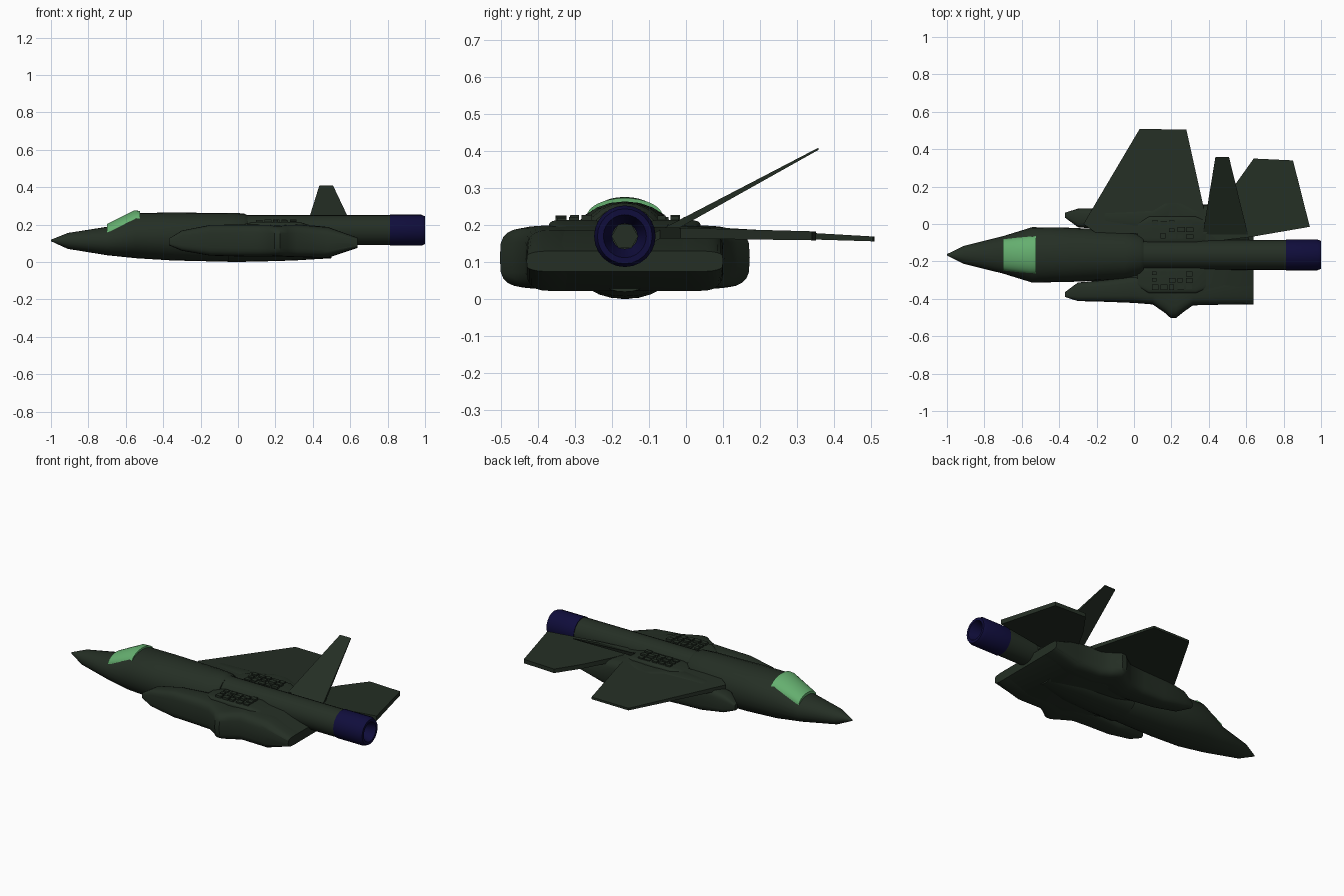
import bpy, bmesh, math, random

if "Cube" in bpy.data.objects:
    bpy.data.objects.remove(bpy.data.objects["Cube"])

CY = -0.165          # body axis in y
random.seed(4)


def material(name, rgb):
    m = bpy.data.materials.new(name)
    m.diffuse_color = (*rgb, 1)
    m.use_nodes = True
    m.node_tree.nodes["Principled BSDF"].inputs["Base Color"].default_value = m.diffuse_color
    return m


GREEN = material("dark green", (0.018, 0.028, 0.018))
NAVY = material("navy blue", (0.005, 0.004, 0.045))
GLASS = material("canopy green", (0.13, 0.43, 0.16))


def finish(name, bm, mat, angle=35):
    bmesh.ops.recalc_face_normals(bm, faces=bm.faces)
    me = bpy.data.meshes.new(name)
    bm.to_mesh(me)
    bm.free()
    ob = bpy.data.objects.new(name, me)
    bpy.context.collection.objects.link(ob)
    me.materials.append(mat)
    bpy.ops.object.select_all(action='DESELECT')
    ob.select_set(True)
    bpy.context.view_layer.objects.active = ob
    bpy.ops.object.shade_smooth_by_angle(angle=math.radians(angle))
    return ob


def loft(name, stations, mat, power=2.0, n=24, angle=35, caps=(True, True)):
    """Skin superellipse rings; each station is x, y low, y high, z low, z high."""
    bm = bmesh.new()
    rings = []
    for x, y0, y1, z0, z1 in stations:
        ring = []
        for i in range(n):
            a = 2 * math.pi * i / n
            c, s = math.cos(a), math.sin(a)
            u = math.copysign(abs(c) ** (2 / power), c)
            v = math.copysign(abs(s) ** (2 / power), s)
            ring.append(bm.verts.new((x, (y0 + y1) / 2 + u * (y1 - y0) / 2,
                                      (z0 + z1) / 2 + v * (z1 - z0) / 2)))
        rings.append(ring)
    for a, b in zip(rings, rings[1:]):
        for i in range(n):
            j = (i + 1) % n
            bm.faces.new((a[i], a[j], b[j], b[i]))
    for ring, cap in ((rings[0], caps[0]), (rings[-1], caps[1])):
        if cap:
            bm.faces.new(ring)
    return finish(name, bm, mat, angle)


def centred(rows):
    return [(x, CY - w, CY + w, z0, z1) for x, w, z0, z1 in rows]


def round_rows(rows, zc):
    return [(x, CY - r, CY + r, zc - r, zc + r) for x, r in rows]


def slab(name, outline, height, t_root, t_tip):
    """Thin surface: outline in x, y; height(y) gives its middle."""
    bm = bmesh.new()
    ys = [p[1] for p in outline]
    lo, hi = min(ys), max(ys)
    layers = []
    for side in (-0.5, 0.5):
        layers.append([bm.verts.new((x, y, height(y) + side *
                       (t_root + (t_tip - t_root) * (y - lo) / (hi - lo))))
                       for x, y in outline])
    bm.faces.new(layers[0])
    bm.faces.new(layers[1])
    n = len(outline)
    for i in range(n):
        j = (i + 1) % n
        bm.faces.new((layers[0][i], layers[0][j], layers[1][j], layers[1][i]))
    return finish(name, bm, GREEN, 20)


def add_box(bm, x0, x1, y0, y1, z0, z1):
    vs = bmesh.ops.create_cube(bm, size=1)['verts']
    for v in vs:
        v.co = (x1 if v.co.x > 0 else x0, y1 if v.co.y > 0 else y0,
                z1 if v.co.z > 0 else z0)


# Main fuselage with pointed nose and tapering belly
loft("fuselage", centred([
    (-1.0, 0.004, 0.111, 0.119), (-0.91, 0.048, 0.07, 0.155),
    (-0.7, 0.1, 0.036, 0.188), (-0.545, 0.148, 0.02, 0.262),
    (-0.35, 0.145, 0.008, 0.264), (-0.05, 0.132, 0.001, 0.262),
    (0.03, 0.118, 0.0, 0.26), (0.05, 0.105, 0.002, 0.25)]), GREEN, 2.1)

# Belly keel under the wide body
loft("belly_keel", centred([
    (-0.05, 0.13, 0.001, 0.2), (0.1, 0.13, 0.002, 0.18),
    (0.3, 0.12, 0.008, 0.16), (0.5, 0.07, 0.02, 0.12)]), GREEN, 2.2)

# Engine tube and hollow nozzle
loft("engine_tube", round_rows([(0.0, 0.08), (0.815, 0.08)], 0.17), GREEN)
loft("nozzle", round_rows([
    (0.81, 0.07), (0.812, 0.083), (0.98, 0.083), (1.0, 0.074),
    (1.0, 0.058), (0.93, 0.034)], 0.17), NAVY, caps=(True, False))
loft("nozzle_core", round_rows([(0.925, 0.036), (0.935, 0.036)], 0.17), GREEN, n=6)

# Wide rear body, thinning to a blunt trailing edge
loft("rear_body", centred([
    (-0.03, 0.14, 0.05, 0.18), (0.08, 0.24, 0.032, 0.198),
    (0.35, 0.262, 0.025, 0.2), (0.48, 0.265, 0.022, 0.187),
    (0.638, 0.265, 0.075, 0.13)]), GREEN, 6, 32, 25)

# Side nacelles with an outward bulge: x, inner, outer distance, z low, z high
nacelle = [(-0.37, 0.2, 0.225, 0.09, 0.125), (-0.3, 0.148, 0.247, 0.06, 0.168),
           (-0.15, 0.134, 0.251, 0.034, 0.198), (0.0, 0.11, 0.257, 0.03, 0.2),
           (0.1, 0.1, 0.265, 0.028, 0.2), (0.165, 0.1, 0.31, 0.028, 0.198),
           (0.195, 0.1, 0.337, 0.03, 0.194), (0.225, 0.1, 0.337, 0.03, 0.194),
           (0.265, 0.1, 0.305, 0.028, 0.198), (0.315, 0.1, 0.27, 0.026, 0.2),
           (0.48, 0.1, 0.266, 0.022, 0.187), (0.638, 0.1, 0.265, 0.075, 0.13)]
for side, label in ((-1, "near"), (1, "far")):
    loft(label + "_nacelle",
         [(x, *sorted((CY + side * a, CY + side * b)), z0, z1)
          for x, a, b, z0, z1 in nacelle], GREEN, 3.6)
    # Sloped deck between tube and nacelle
    deck = [(0.02, 0.07, 0.17, 0.16, 0.2), (0.08, 0.06, 0.205, 0.16, 0.214),
            (0.33, 0.06, 0.205, 0.16, 0.214), (0.42, 0.06, 0.17, 0.15, 0.185)]
    loft(label + "_deck",
         [(x, *sorted((CY + side * a, CY + side * b)), z0, z1)
          for x, a, b, z0, z1 in deck], GREEN, 5)
    # Small machinery blocks on the deck
    bm = bmesh.new()
    for i in range(5):
        for j in range(3):
            x, d = 0.095 + i * 0.046, 0.088 + j * 0.035
            y0, y1 = sorted((CY + side * d, CY + side * (d + random.uniform(0.018, 0.03))))
            add_box(bm, x, x + random.uniform(0.025, 0.04), y0, y1,
                    0.195, random.uniform(0.218, 0.228))
    finish(label + "_deck_machinery", bm, GREEN)

# Main wing, tailplane and canted fin, on the far side only
slab("wing", [(-0.27, 0.0), (-0.25, 0.035), (0.03, 0.508), (0.28, 0.505),
              (0.37, 0.1), (0.39, -0.05), (-0.2, -0.05)],
     lambda y: 0.185 - 0.044 * y, 0.028, 0.013)
slab("tailplane", [(0.4, -0.05), (0.46, 0.07), (0.54, 0.21), (0.64, 0.35),
                   (0.85, 0.34), (0.94, -0.015), (0.62, -0.07), (0.45, -0.09)],
     lambda y: 0.178 - 0.02 * y, 0.03, 0.024)
slab("tail_fin", [(0.362, -0.09), (0.435, 0.357), (0.508, 0.357), (0.618, -0.09)],
     lambda y: 0.213 + 0.54 * y, 0.024, 0.006)

# Canopy glazing: arched strip over the cockpit
bm = bmesh.new()
rings = []
for x, w, base, top in ((-0.7, 0.083, 0.158, 0.203), (-0.555, 0.103, 0.208, 0.276),
                        (-0.525, 0.103, 0.222, 0.273)):
    rings.append([bm.verts.new((x, CY + w * math.cos(math.pi * i / 16),
                                base + (top - base) * math.sin(math.pi * i / 16)))
                  for i in range(17)])
for a, b in zip(rings, rings[1:]):
    for i in range(16):
        bm.faces.new((a[i], a[i + 1], b[i + 1], b[i]))
    bm.faces.new((a[0], b[0], b[16], a[16]))
bm.faces.new(rings[0])
bm.faces.new(rings[-1])
finish("canopy", bm, GLASS)
